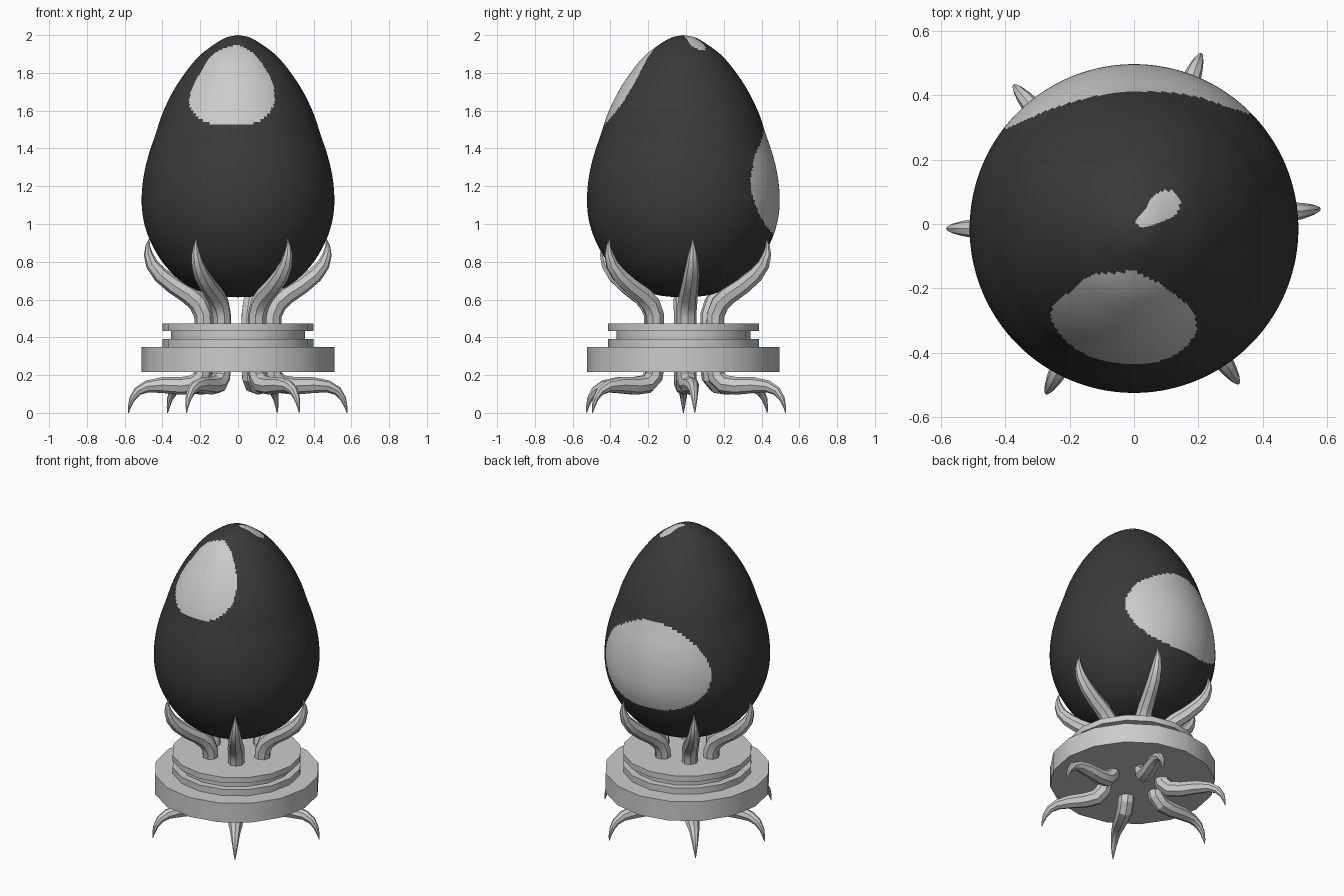
import bpy, bmesh, math
from mathutils import Vector

if "Cube" in bpy.data.objects:
    bpy.data.objects.remove(bpy.data.objects["Cube"])

CY = -0.014  # the whole piece sits slightly towards the front


def material(name, v):
    m = bpy.data.materials.new(name)
    m.diffuse_color = (v, v, v, 1)
    m.use_nodes = True
    m.node_tree.nodes["Principled BSDF"].inputs["Base Color"].default_value = m.diffuse_color
    return m


GREY = material("pale grey", 0.6)
DARK = material("charcoal", 0.042)


def finish(bm, name, mats, angle):
    bmesh.ops.recalc_face_normals(bm, faces=bm.faces)
    me = bpy.data.meshes.new(name)
    bm.to_mesh(me)
    bm.free()
    for m in mats:
        me.materials.append(m)
    ob = bpy.data.objects.new(name, me)
    bpy.context.collection.objects.link(ob)
    bpy.ops.object.select_all(action='DESELECT')
    ob.select_set(True)
    bpy.context.view_layer.objects.active = ob
    bpy.ops.object.shade_smooth_by_angle(angle=math.radians(angle))
    return ob


def skin(bm, rings):
    """Join rings of vertices with quads."""
    for a, b in zip(rings, rings[1:]):
        n = len(a)
        for i in range(n):
            bm.faces.new((a[i], a[(i + 1) % n], b[(i + 1) % n], b[i]))


def spline(pts, steps):
    """Catmull-Rom curve through the points."""
    p = [Vector(q) for q in pts]
    p = [2 * p[0] - p[1]] + p + [2 * p[-1] - p[-2]]
    out = []
    for i in range(1, len(p) - 2):
        a, b, c, d = p[i - 1:i + 3]
        for k in range(steps):
            t = k / steps
            out.append(0.5 * (2 * b + (c - a) * t + (2 * a - 5 * b + 4 * c - d) * t ** 2
                              + (3 * b - a - 3 * c + d) * t ** 3))
    return out + [p[-2]]


def inside(x, y, poly):
    hit = False
    for (x1, y1), (x2, y2) in zip(poly, poly[1:] + poly[:1]):
        if (y1 > y) != (y2 > y) and x < (x2 - x1) * (y - y1) / (y2 - y1) + x1:
            hit = not hit
    return hit


def smooth_outline(pts):
    loop = spline([pts[-1]] + pts + [pts[0], pts[1]], 4)
    return [tuple(v) for v in loop[4:-4]][:-1]


# Spot outlines: front in (x, z), crown in (x, y), back in (azimuth, z)
FRONT = smooth_outline([
    (-.02, 1.945), (-.13, 1.90), (-.20, 1.80), (-.25, 1.695), (-.255, 1.63),
    (-.215, 1.565), (-.137, 1.53), (-.03, 1.522), (.075, 1.53), (.153, 1.573),
    (.19, 1.64), (.19, 1.715), (.158, 1.80), (.095, 1.89), (.04, 1.93)])
CROWN = smooth_outline([
    (.005, .0), (.03, -.01), (.08, .005), (.13, .03), (.143, .065), (.12, .1),
    (.09, .103), (.055, .08), (.035, .045), (.012, .02)])
BACK = smooth_outline([
    (96, 1.51), (79, 1.49), (57, 1.39), (50.5, 1.335), (45, 1.214), (48.5, 1.10),
    (59, 1.008), (74, .96), (100, .943), (122, .978), (136, 1.062), (142, 1.18),
    (139, 1.30), (130, 1.40), (113, 1.485)])

# Egg: a lathed profile with three pale spots
PROFILE = [(0, 2), (.06, 1.988), (.12, 1.955), (.205, 1.89), (.28, 1.80), (.345, 1.70),
           (.40, 1.585), (.435, 1.48), (.475, 1.36), (.50, 1.25), (.51, 1.14),
           (.505, 1.05), (.487, .97), (.455, .89), (.405, .805), (.34, .73),
           (.26, .67), (.16, .63), (.08, .616), (0, .612)]
bm = bmesh.new()
N = 256
rings = []
for r, z in spline(PROFILE, 7)[1:-1]:
    rings.append([bm.verts.new((r * math.cos(i * math.tau / N),
                                r * math.sin(i * math.tau / N) + CY, z)) for i in range(N)])
skin(bm, rings)
for ring, z in ((rings[0], 2.0), (rings[-1], .612)):
    tip = bm.verts.new((0, CY, z))
    for i in range(N):
        bm.faces.new((tip, ring[i], ring[(i + 1) % N]))
for f in bm.faces:
    c = f.calc_center_median()
    az = math.degrees(math.atan2(c.y - CY, c.x))
    pale = (c.y < CY and inside(c.x, c.z, FRONT)) \
        or (c.z > 1.85 and inside(c.x, c.y, CROWN)) \
        or inside(az, c.z, BACK)
    f.material_index = 1 if pale else 0
finish(bm, "egg", (DARK, GREY), 60)

# Stand: stacked discs
for name, r, z0, z1 in (("base_disc", .51, .217, .348), ("lower_step", .40, .348, .39),
                        ("neck_disc", .355, .39, .434), ("top_plate", .40, .434, .472)):
    bm = bmesh.new()
    rings = [[bm.verts.new((r * math.cos(i * math.tau / 16),
                            r * math.sin(i * math.tau / 16) + CY, z)) for i in range(16)]
             for z in (z0, z1)]
    skin(bm, rings)
    for ring in rings:
        bm.faces.new(ring)
    finish(bm, name, (GREY,), 30)

# Claws and feet: tapering tubes given as (distance out, height, thickness)
CLAW = [(.18, .44, .05), (.183, .52, .05), (.21, .58, .052), (.26, .625, .05),
        (.34, .675, .046), (.41, .73, .042), (.455, .785, .034), (.475, .84, .024),
        (.478, .885, .012), (.47, .92, .002)]
FOOT = [(.18, .25, .05), (.19, .19, .05), (.23, .152, .05), (.30, .143, .047),
        (.40, .147, .042), (.48, .14, .032), (.53, .115, .024), (.56, .075, .016),
        (.575, .03, .008), (.58, .0, .002)]


def tentacle(name, path, azimuth):
    a = math.radians(azimuth)
    out = Vector((math.cos(a), math.sin(a), 0))
    side = Vector((-math.sin(a), math.cos(a), 0))
    up = Vector((0, 0, 1))
    bm = bmesh.new()
    rings = []
    for i, (r, z, w) in enumerate(path):
        p, q = path[max(i - 1, 0)], path[min(i + 1, len(path) - 1)]
        along = (out * (q[0] - p[0]) + up * (q[1] - p[1])).normalized()
        norm = along.cross(side)
        c = out * r + up * z + Vector((0, CY, 0))
        rings.append([bm.verts.new(c + w * (math.cos(k * math.tau / 8) * side
                                            + math.sin(k * math.tau / 8) * norm))
                      for k in range(8)])
    skin(bm, rings)
    bm.faces.new(rings[0])
    bm.faces.new(rings[-1])
    finish(bm, name, (GREY,), 30)


for n, azimuth in enumerate((6, 69, 130, 180, 242, 304), 1):
    tentacle(f"claw_{n}", CLAW, azimuth)
    tentacle(f"foot_{n}", FOOT, azimuth)
